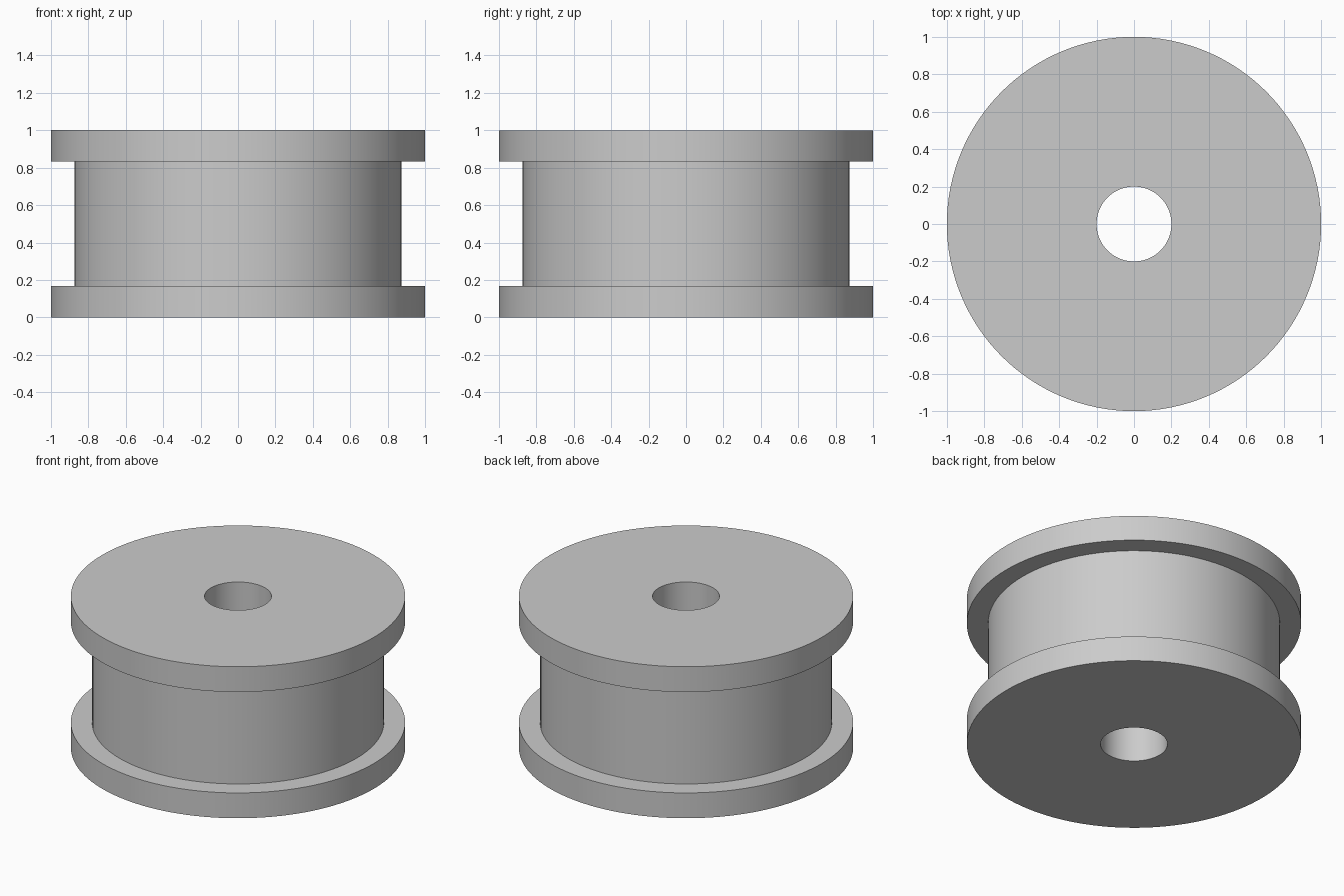
import bpy
import bmesh
import math

cube = bpy.data.objects.get("Cube")
if cube:
    bpy.data.objects.remove(cube, do_unlink=True)

SEGMENTS = 128
RIM, DRUM, BORE = 1.0, 0.873, 0.2
HEIGHT, FLANGE = 1.0, 0.167

# Plain grey material
grey = bpy.data.materials.new("plain grey")
grey.use_nodes = True
colour = (0.6, 0.6, 0.6, 1)
grey.diffuse_color = colour
grey.node_tree.nodes["Principled BSDF"].inputs["Base Color"].default_value = colour

# Closed (radius, height) cross-section: two flanges, a drum and a bore
profile = [
    (BORE, 0), (RIM, 0), (RIM, FLANGE), (DRUM, FLANGE),
    (DRUM, HEIGHT - FLANGE), (RIM, HEIGHT - FLANGE),
    (RIM, HEIGHT), (BORE, HEIGHT),
]

# Turn the section about the z axis
bm = bmesh.new()
points = [bm.verts.new((r, 0, z)) for r, z in profile]
edges = [bm.edges.new((a, b)) for a, b in zip(points, points[1:] + points[:1])]
bmesh.ops.spin(bm, geom=points + edges, cent=(0, 0, 0), axis=(0, 0, 1),
               angle=math.tau, steps=SEGMENTS, use_merge=True)
bmesh.ops.remove_doubles(bm, verts=bm.verts, dist=0.0001)
bmesh.ops.recalc_face_normals(bm, faces=bm.faces)

mesh = bpy.data.meshes.new("spool")
bm.to_mesh(mesh)
bm.free()
mesh.materials.append(grey)
spool = bpy.data.objects.new("spool", mesh)
bpy.context.collection.objects.link(spool)

# Smooth round walls with sharp rims
bpy.ops.object.select_all(action="DESELECT")
spool.select_set(True)
bpy.context.view_layer.objects.active = spool
bpy.ops.object.shade_smooth_by_angle(angle=math.radians(30))
